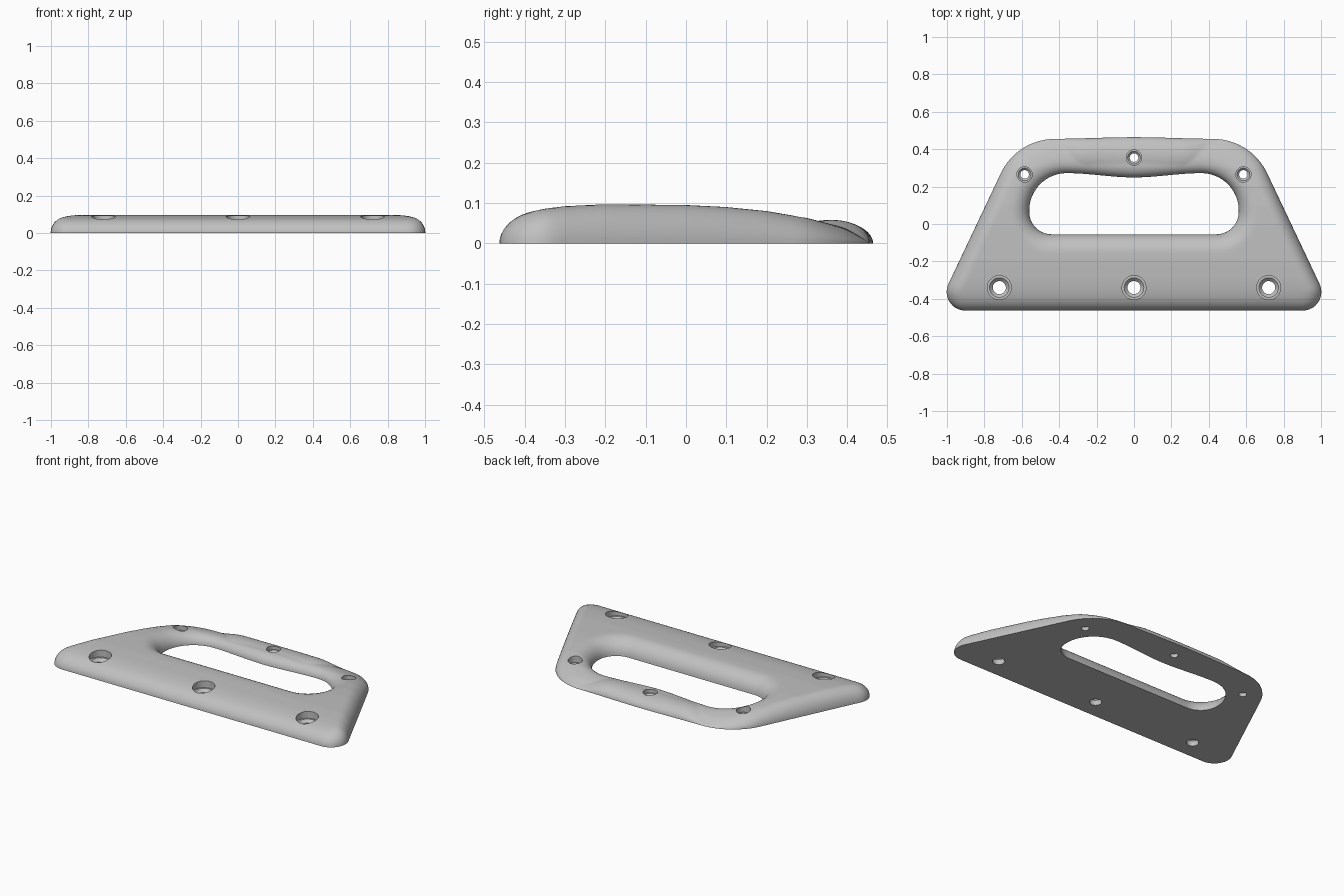
import bpy, bmesh, math
from mathutils import Vector, kdtree

cube = bpy.data.objects.get("Cube")
if cube:
    bpy.data.objects.remove(cube, do_unlink=True)

grey = bpy.data.materials.new("light grey")
grey.use_nodes = True
colour = (0.53, 0.53, 0.53, 1)
grey.diffuse_color = colour
grey.node_tree.nodes["Principled BSDF"].inputs["Base Color"].default_value = colour


def smooth(a, b, v):
    f = min(1, max(0, (v - a) / (b - a)))
    return f * f * (3 - 2 * f)


def rounded_half(corners, steps=24):
    """Right half of a symmetric outline; corners are (x, y, radius)."""
    pts = []
    for i, (x, y, r) in enumerate(corners):
        p = Vector((x, y))
        if r == 0:
            pts.append(p)
            continue
        a = (Vector(corners[i - 1][:2]) - p).normalized()
        b = (Vector(corners[i + 1][:2]) - p).normalized()
        half = a.angle(b) / 2
        centre = p + (a + b).normalized() * r / math.sin(half)
        start = p + a * r / math.tan(half) - centre
        end = p + b * r / math.tan(half) - centre
        turn = math.pi - 2 * half
        for k in range(steps + 1):
            f = k / steps
            v = start * math.sin((1 - f) * turn) + end * math.sin(f * turn)
            pts.append(centre + v / math.sin(turn))
    return pts


def resample(half, n):
    """Even spacing along the half outline, then mirrored to a closed loop."""
    lengths = [(b - a).length for a, b in zip(half, half[1:])]
    total, out, seg, run = sum(lengths), [], 0, 0
    for k in range(n + 1):
        d = total * k / n
        while seg < len(lengths) - 1 and run + lengths[seg] < d:
            run += lengths[seg]
            seg += 1
        f = min(1, (d - run) / lengths[seg])
        out.append(half[seg].lerp(half[seg + 1], f))
    return out + [Vector((-p.x, p.y)) for p in out[-2:0:-1]]


def outline(half, bow, reach, n):
    """Bow the back edge of a resampled outline around the centre line."""
    loop = resample(half, n)
    for p in loop:
        if p.y > 0.2:
            p.y += bow * (1 - smooth(0, reach, abs(p.x)))
    return loop


def distance_tree(points):
    tree = kdtree.KDTree(len(points))
    for i, p in enumerate(points):
        tree.insert((p.x, p.y, 0), i)
    tree.balance()
    return lambda p: tree.find((p.x, p.y, 0))[2]


outer_half = rounded_half([(0, 0.455, 0), (0.625, 0.455, 0.32),
                           (1.06, -0.463, 0.1), (0, -0.463, 0)])
inner_half = rounded_half([(0, 0.272, 0), (0.56, 0.272, 0.2),
                           (0.56, -0.055, 0.12), (0, -0.055, 0)])
outer_dist = distance_tree(outline(outer_half, 0.009, 0.45, 2500))
inner_dist = distance_tree(outline(inner_half, -0.023, 0.36, 2500))

# Side profile of the plate: (y, height)
PROFILE = [(-0.47, 0.066), (-0.4, 0.075), (-0.35, 0.086), (-0.3, 0.092),
           (-0.2, 0.097), (0, 0.095), (0.1, 0.09), (0.2, 0.08),
           (0.3, 0.063), (0.4, 0.037), (0.47, 0.008)]


def plate_height(y):
    for (y0, z0), (y1, z1) in zip(PROFILE, PROFILE[1:]):
        if y <= y1:
            return z0 + (z1 - z0) * (y - y0) / (y1 - y0)
    return PROFILE[-1][1]


def fillet(d, r):
    return math.sqrt(max(0, 1 - max(0, 1 - d / r) ** 2))


def surface(p):
    do, di = outer_dist(p), inner_dist(p)
    z = plate_height(p.y) * fillet(do, 0.08) * fillet(di, 0.1)
    if p.y > 0.15:  # rounded grip bar
        ratio = (do - di) / max(do + di, 0.001)
        bar = 0.058 * math.sqrt(max(0, 1 - ratio * ratio))
        z = max(z, bar * (1 - smooth(0.25, 0.55, abs(p.x))))
    return z


# Plate body: rings from the outer edge to the grip opening, closed underneath
N, K = 130, 30
outer = outline(outer_half, 0.009, 0.45, N)
inner = outline(inner_half, -0.023, 0.36, N)
bm = bmesh.new()
rings = []
for k in range(K + 1):
    t = (1 - math.cos(math.pi * k / K)) / 2
    ring = []
    for a, b in zip(outer, inner):
        p = a.lerp(b, t)
        z = 0 if k in (0, K) else surface(p)
        ring.append(bm.verts.new((p.x, p.y, z)))
    rings.append(ring)
for r0, r1 in zip(rings, rings[1:] + rings[:1]):
    for i in range(len(outer)):
        j = (i + 1) % len(outer)
        bm.faces.new((r0[i], r0[j], r1[j], r1[i]))
bmesh.ops.recalc_face_normals(bm, faces=bm.faces)
mesh = bpy.data.meshes.new("handle_plate")
bm.to_mesh(mesh)
bm.free()
plate = bpy.data.objects.new("handle_plate", mesh)
bpy.context.collection.objects.link(plate)
mesh.materials.append(grey)


def screw_cutter(x, y, bore, head, floor, sides=40):
    """Revolved stepped pin: through hole, short cone, wide recess."""
    cone = (head - bore) * 0.6
    prof = [(bore, -0.05), (bore, floor - cone), (bore + cone, floor),
            (head, floor), (head, 0.2)]
    b = bmesh.new()
    loops = [[b.verts.new((x + r * math.cos(math.tau * i / sides),
                           y + r * math.sin(math.tau * i / sides), z))
              for i in range(sides)] for r, z in prof]
    for l0, l1 in zip(loops, loops[1:]):
        for i in range(sides):
            j = (i + 1) % sides
            b.faces.new((l0[i], l0[j], l1[j], l1[i]))
    b.faces.new(loops[0][::-1])
    b.faces.new(loops[-1])
    bmesh.ops.recalc_face_normals(b, faces=b.faces)
    m = bpy.data.meshes.new("screw_cutter")
    b.to_mesh(m)
    b.free()
    m.materials.append(grey)
    ob = bpy.data.objects.new("screw_cutter", m)
    ob.hide_render = True
    bpy.context.collection.objects.link(ob)
    return ob


# Screw holes: three large along the front, three small around the grip
cutters = [screw_cutter(x, -0.34, 0.035, 0.064, 0.05) for x in (-0.72, 0, 0.72)]
cutters += [screw_cutter(x, y, 0.023, 0.041, 0.034)
            for x, y in ((-0.585, 0.265), (0, 0.355), (0.585, 0.265))]

bpy.ops.object.select_all(action='DESELECT')
bpy.context.view_layer.objects.active = plate
plate.select_set(True)
for c in cutters:
    mod = plate.modifiers.new("screw_hole", 'BOOLEAN')
    mod.operation = 'DIFFERENCE'
    mod.solver = 'EXACT'
    mod.object = c
    bpy.ops.object.modifier_apply(modifier=mod.name)
    bpy.data.objects.remove(c, do_unlink=True)
bpy.ops.object.shade_smooth_by_angle(angle=math.radians(35))
